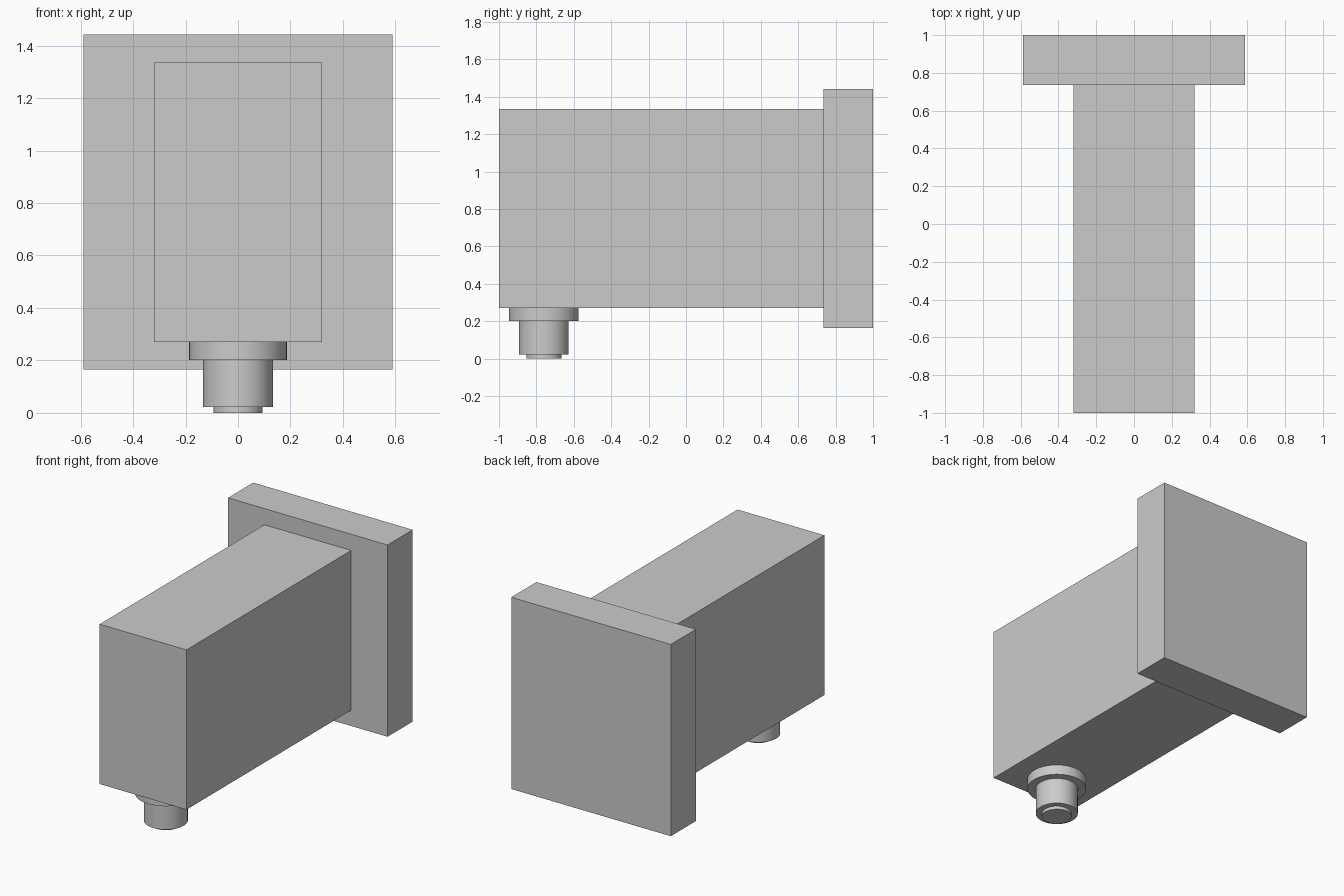
import bpy, bmesh, math
from mathutils import Matrix, Vector

cube = bpy.data.objects.get("Cube")
if cube:
    bpy.data.objects.remove(cube, do_unlink=True)

# One plain grey for everything
grey = bpy.data.materials.new("plain grey")
grey.use_nodes = True
colour = (0.6, 0.6, 0.6, 1)
grey.diffuse_color = colour
grey.node_tree.nodes["Principled BSDF"].inputs["Base Color"].default_value = colour


def finish(name, bm):
    bmesh.ops.recalc_face_normals(bm, faces=bm.faces)
    mesh = bpy.data.meshes.new(name)
    bm.to_mesh(mesh)
    bm.free()
    mesh.materials.append(grey)
    obj = bpy.data.objects.new(name, mesh)
    bpy.context.collection.objects.link(obj)
    return obj


def box(name, low, high):
    low, high = Vector(low), Vector(high)
    bm = bmesh.new()
    matrix = Matrix.Translation((low + high) / 2) @ Matrix.Diagonal((*(high - low), 1))
    bmesh.ops.create_cube(bm, size=1, matrix=matrix)
    return finish(name, bm)


def turned(name, profile, centre, steps=64):
    """Spin a (radius, height) profile around a vertical axis."""
    bm = bmesh.new()
    verts = [bm.verts.new((r, 0, z)) for r, z in profile]
    edges = [bm.edges.new(pair) for pair in zip(verts, verts[1:])]
    bmesh.ops.spin(bm, geom=verts + edges, cent=(0, 0, 0), axis=(0, 0, 1),
                   angle=math.tau, steps=steps)
    bmesh.ops.remove_doubles(bm, verts=bm.verts, dist=0.0001)
    bmesh.ops.translate(bm, verts=bm.verts, vec=centre)
    return finish(name, bm)


# Wall plate and the arm standing out from it
box("wall_plate", (-0.588, 0.735, 0.165), (0.588, 1, 1.443))
box("arm", (-0.32, -1, 0.27), (0.32, 0.735, 1.335))

# Stepped outlet under the arm: collar, neck and end lip
outlet = turned("outlet",
                [(0, 0.27), (0.186, 0.27), (0.186, 0.202), (0.133, 0.202),
                 (0.133, 0.022), (0.094, 0.022), (0.094, 0), (0, 0)],
                (0, -0.76, 0))
bpy.ops.object.select_all(action="DESELECT")
outlet.select_set(True)
bpy.context.view_layer.objects.active = outlet
bpy.ops.object.shade_smooth_by_angle(angle=math.radians(30))
